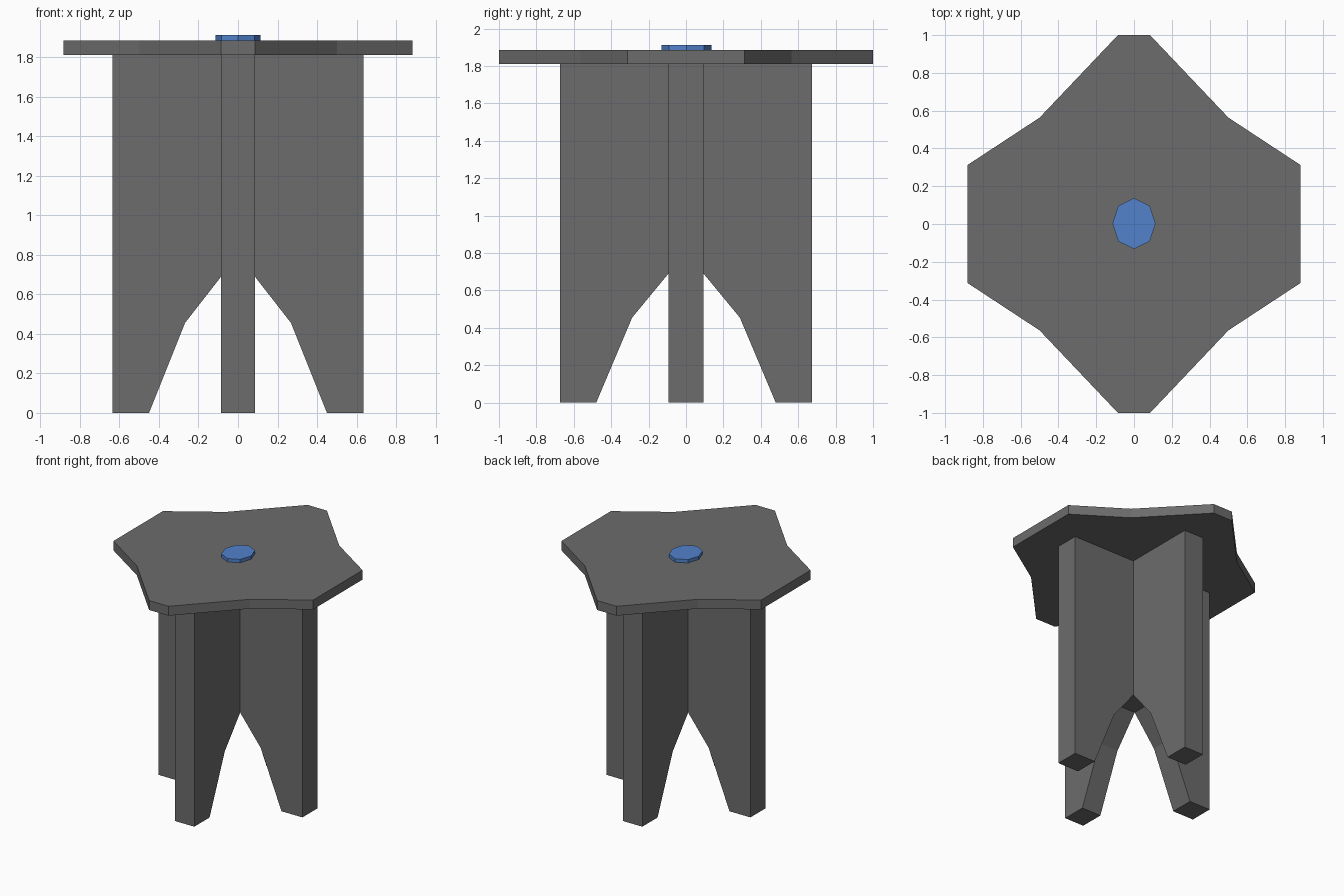
import bpy
import bmesh

if "Cube" in bpy.data.objects:
    bpy.data.objects.remove(bpy.data.objects["Cube"])

TOP_BOTTOM, TOP_UPPER, CAP_UPPER = 1.81, 1.885, 1.912
HX, HY = 0.085, 0.094      # half thickness of the crossed planks
ARCH = 0.69                # height of the arch crown


def material(name, rgb):
    m = bpy.data.materials.new(name)
    m.diffuse_color = (*rgb, 1)
    m.use_nodes = True
    m.node_tree.nodes["Principled BSDF"].inputs["Base Color"].default_value = m.diffuse_color
    return m


grey = material("dark grey", (0.15, 0.15, 0.15))
blue = material("blue", (0.085, 0.225, 0.60))


def finish(bm, name, mat):
    bmesh.ops.remove_doubles(bm, verts=bm.verts, dist=1e-4)
    bmesh.ops.recalc_face_normals(bm, faces=bm.faces)
    me = bpy.data.meshes.new(name)
    bm.to_mesh(me)
    bm.free()
    me.materials.append(mat)
    ob = bpy.data.objects.new(name, me)
    bpy.context.collection.objects.link(ob)
    return ob


def slab(name, outline, z0, z1, mat):
    """Closed outline in the xy plane, extruded from z0 to z1."""
    bm = bmesh.new()
    face = bm.faces.new([bm.verts.new((x, y, z0)) for x, y in outline])
    up = bmesh.ops.extrude_face_region(bm, geom=[face], use_keep_orig=True)["geom"]
    bmesh.ops.translate(bm, vec=(0, 0, z1 - z0),
                        verts=[v for v in up if isinstance(v, bmesh.types.BMVert)])
    return finish(bm, name, mat)


def four_way(quarter):
    """Mirror a +x +y quarter outline into all four quadrants."""
    right = quarter + [(x, -y) for x, y in reversed(quarter)]
    return right + [(-x, -y) for x, y in right]


# Tabletop with pinched waist corners
slab("tabletop", four_way([(0.085, 1.0), (0.5, 0.563), (0.882, 0.312)]),
     TOP_BOTTOM, TOP_UPPER, grey)

# Small blue eight-sided cap
slab("centre_cap", [(0, 0.137), (0.083, 0.096), (0.114, 0.002), (0.083, -0.092),
                    (0, -0.132), (-0.083, -0.092), (-0.114, 0.002), (-0.083, 0.096)],
     TOP_UPPER, CAP_UPPER, blue)

# Crossed plank legs: four arms of one welded cross
bm = bmesh.new()


def arm(profile, half, place):
    """Side profile of one arm (outward r, height z), open at the centre."""
    a, b = ([bm.verts.new(place(r, s * half, z)) for r, z in profile] for s in (-1, 1))
    bm.faces.new(a)
    bm.faces.new(b)
    for i in range(len(profile) - 1):
        bm.faces.new((a[i], a[i + 1], b[i + 1], b[i]))


def profile(inner, knee, foot, outer):
    return [(inner, ARCH), (knee, 0.455), (foot, 0), (outer, 0),
            (outer, TOP_BOTTOM), (inner, TOP_BOTTOM)]


for s in (-1, 1):
    arm(profile(HX, 0.268, 0.45, 0.635), HY, lambda r, t, z: (s * r, t, z))
    arm(profile(HY, 0.288, 0.48, 0.673), HX, lambda r, t, z: (t, s * r, z))
for z in (ARCH, TOP_BOTTOM):       # crown of the arch and top of the core
    bm.faces.new([bm.verts.new((x * HX, y * HY, z))
                  for x, y in ((-1, -1), (1, -1), (1, 1), (-1, 1))])
finish(bm, "crossed_legs", grey)
